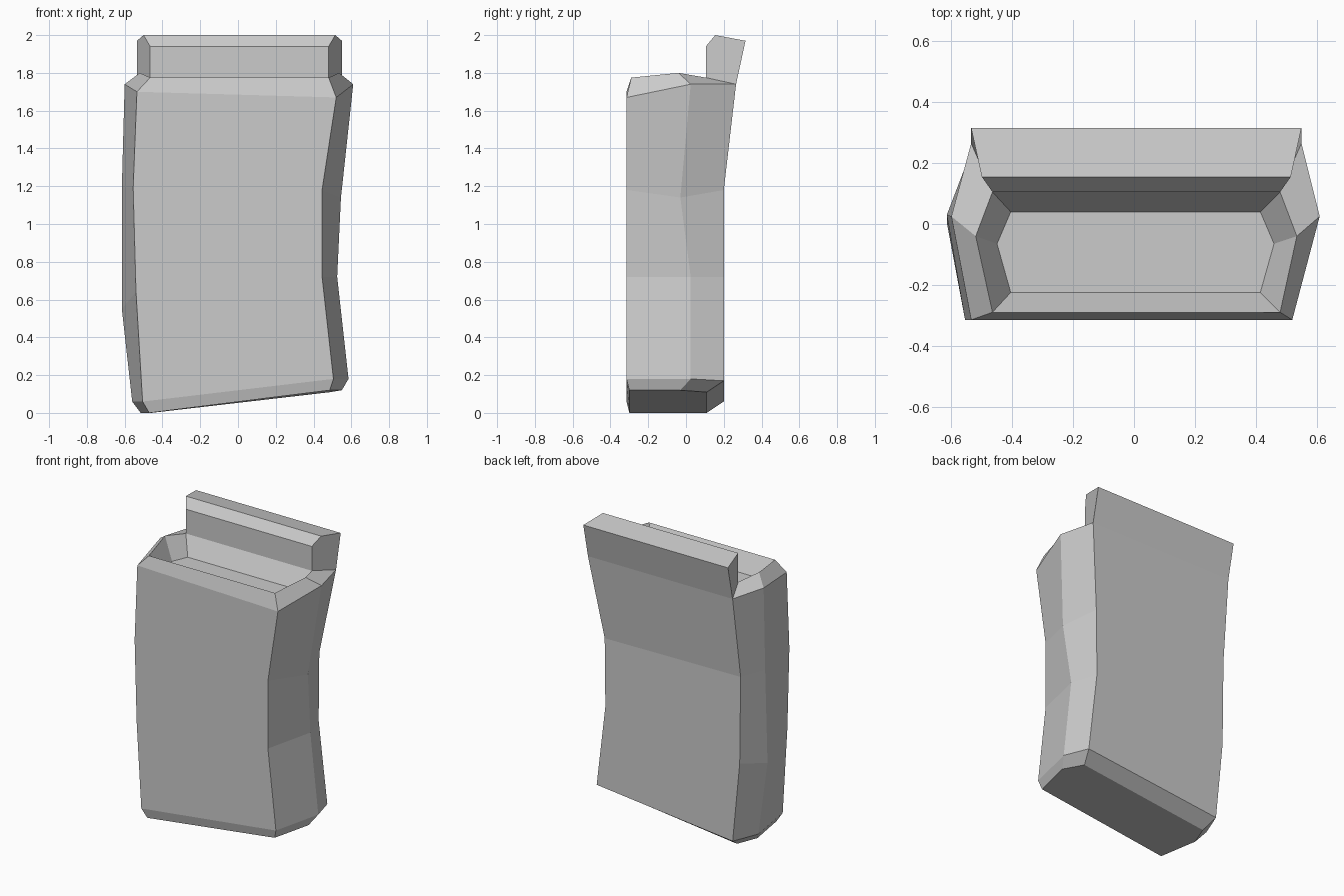
import bpy
import bmesh

default_cube = bpy.data.objects.get("Cube")
if default_cube:
    bpy.data.objects.remove(default_cube, do_unlink=True)

# Single grey material
grey = bpy.data.materials.new("plain_grey")
grey.use_nodes = True
colour = (0.6, 0.6, 0.6, 1)
grey.diffuse_color = colour
grey.node_tree.nodes["Principled BSDF"].inputs["Base Color"].default_value = colour

bm = bmesh.new()


def ring(depths, left, right, left_z, right_z, left_mid=None):
    """Six-sided cross-section; triples run front, middle, back."""
    left_depths = list(depths)
    if left_mid is not None:
        left_depths[1] = left_mid
    left_side = list(zip(left, left_depths, left_z))
    right_side = list(zip(right, depths, right_z))
    # order: front left, front right, mid right, back right, back left, mid left
    points = [left_side[0], *right_side, left_side[2], left_side[1]]
    return [bm.verts.new(p) for p in points]


def level(z):
    return (z, z, z)


def bridge(lower, upper, skip=None):
    """Join two cross-sections with quads, leaving out one side if asked."""
    count = len(lower)
    for i in range(count):
        if i != skip:
            j = (i + 1) % count
            bm.faces.new((lower[i], lower[j], upper[j], upper[i]))


# Base: slanted underside with a bevelled edge
underside = ring((-0.3, -0.03, 0.11), (-0.47, -0.515, -0.46), (0.485, 0.55, 0.49),
                 level(0), (0.12, 0.12, 0.11))
base_edge = ring((-0.315, 0.025, 0.2), (-0.505, -0.56, -0.49), (0.505, 0.585, 0.53),
                 level(0.06), (0.18, 0.18, 0.17))

# Body: lopsided waist, flaring shoulders
lower_waist = ring((-0.315, 0.025, 0.2), (-0.54, -0.615, -0.543), (0.445, 0.525, 0.465),
                   (0.64, 0.55, 0.6), level(0.72), left_mid=0.005)
upper_waist = ring((-0.315, -0.03, 0.2), (-0.555, -0.615, -0.55), (0.445, 0.545, 0.47),
                   level(1.19), (1.18, 1.14, 1.18), left_mid=0.03)
shoulder = ring((-0.315, 0.025, 0.265), (-0.535, -0.6, -0.535), (0.52, 0.61, 0.55),
                (1.7, 1.74, 1.74), (1.67, 1.74, 1.74))

# Mouth: bevelled rim and a shallow recess
rim = ring((-0.29, -0.04, 0.105), (-0.465, -0.52, -0.465), (0.48, 0.535, 0.48),
           (1.775, 1.8, 1.775), (1.775, 1.8, 1.775))
recess = ring((-0.225, -0.065, 0.04), (-0.405, -0.45, -0.405), (0.415, 0.46, 0.415),
              level(1.655), level(1.655))

BACK = 3
body = [underside, base_edge, lower_waist, upper_waist, shoulder]
for lower, upper in zip(body, body[1:]):
    bridge(lower, upper)
bridge(shoulder, rim, skip=BACK)
bridge(rim, recess)
bm.faces.new(underside)
bm.faces.new(recess)


# Raised back lip: a profile running from the rear shoulder over to the rim
def lip_pair(right, left, depth, z):
    return [bm.verts.new((x, depth, z)) for x in (right, left)]


lip = [
    shoulder[BACK:BACK + 2],
    lip_pair(0.55, -0.535, 0.315, 1.97),
    lip_pair(0.515, -0.5, 0.155, 2),
    lip_pair(0.48, -0.465, 0.105, 1.94),
    rim[BACK:BACK + 2],
]
for a, b in zip(lip, lip[1:]):
    bm.faces.new((a[0], a[1], b[1], b[0]))
for side in range(2):
    bm.faces.new([pair[side] for pair in lip])

bmesh.ops.recalc_face_normals(bm, faces=bm.faces[:])
mesh = bpy.data.meshes.new("container_body")
bm.to_mesh(mesh)
bm.free()
mesh.materials.append(grey)
container = bpy.data.objects.new("container_body", mesh)
bpy.context.collection.objects.link(container)
